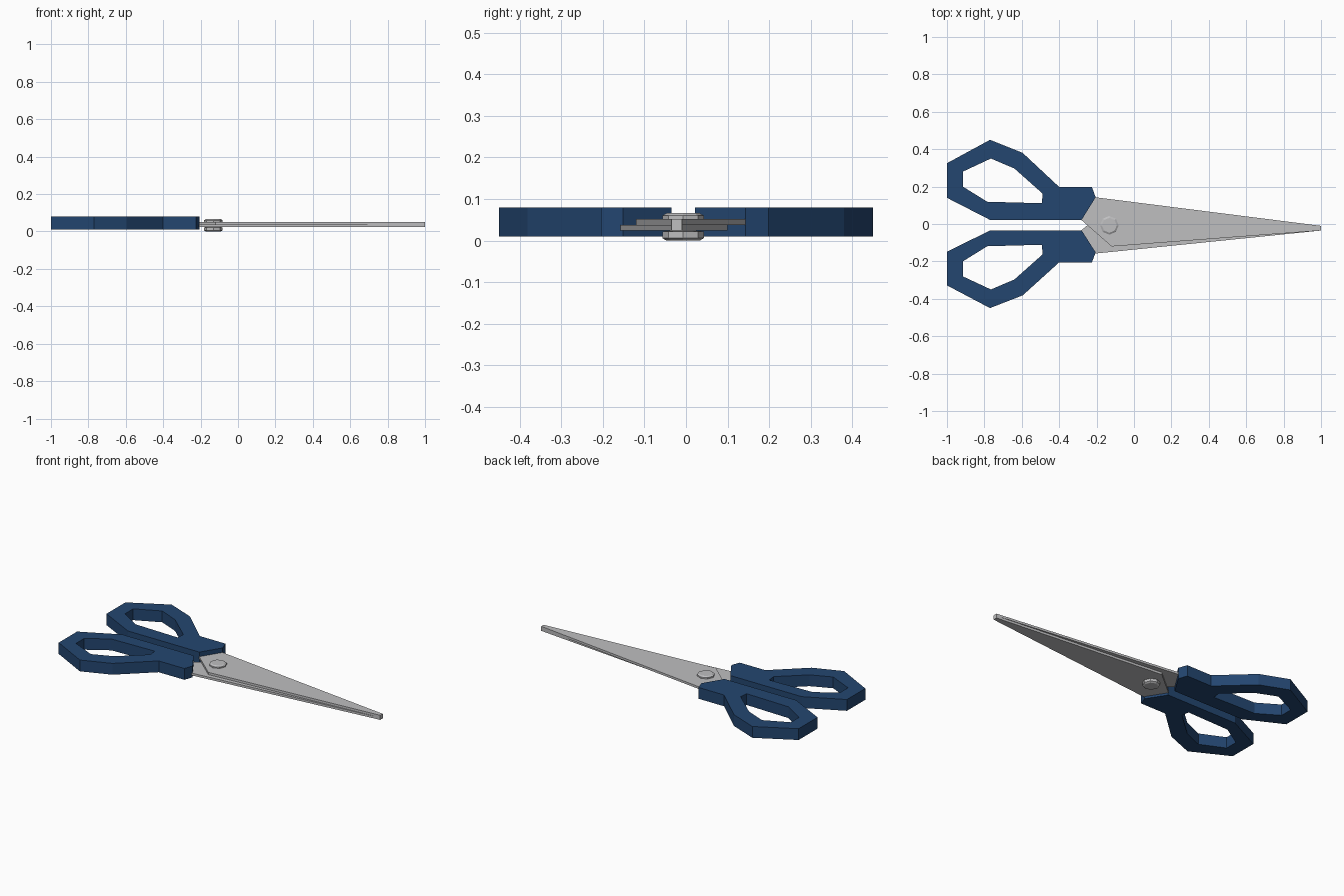
import bpy, bmesh, math

if "Cube" in bpy.data.objects:
    bpy.data.objects.remove(bpy.data.objects["Cube"])


def material(name, color):
    m = bpy.data.materials.new(name)
    m.diffuse_color = (*color, 1)
    m.use_nodes = True
    m.node_tree.nodes["Principled BSDF"].inputs["Base Color"].default_value = m.diffuse_color
    return m


BLUE = material("blue plastic", (0.017, 0.061, 0.163))
STEEL = material("brushed steel", (0.52, 0.52, 0.53))


def plate(name, loops, z0, z1, mat):
    """Extrude a flat outline (with optional hole loops) between two heights."""
    cu = bpy.data.curves.new(name, 'CURVE')
    cu.dimensions = '2D'
    cu.fill_mode = 'BOTH'
    cu.extrude = (z1 - z0) / 2
    for pts in loops:
        sp = cu.splines.new('POLY')
        sp.points.add(len(pts) - 1)
        for p, (x, y) in zip(sp.points, pts):
            p.co = (x, y, 0, 1)
        sp.use_cyclic_u = True
    ob = bpy.data.objects.new(name, cu)
    ob.location.z = (z0 + z1) / 2
    bpy.context.collection.objects.link(ob)
    bpy.ops.object.select_all(action='DESELECT')
    ob.select_set(True)
    bpy.context.view_layer.objects.active = ob
    bpy.ops.object.convert(target='MESH')
    ob = bpy.context.object
    ob.data.materials.clear()
    ob.data.materials.append(mat)
    bm = bmesh.new()
    bm.from_mesh(ob.data)
    bmesh.ops.remove_doubles(bm, verts=bm.verts, dist=1e-5)
    bmesh.ops.recalc_face_normals(bm, faces=bm.faces)
    for f in bm.faces:
        f.smooth = False
        f.material_index = 0
    bm.to_mesh(ob.data)
    bm.free()


def mirrored(pts):
    """Opposite half, very slightly offset from an exact mirror."""
    return [(x, -0.97 * y - 0.013) for x, y in pts]


# Finger loops with grips
outer = [(-1, 0.325), (-0.77, 0.45), (-0.595, 0.38), (-0.40, 0.198),
         (-0.225, 0.198), (-0.205, 0.143), (-0.28, 0.022), (-0.77, 0.022),
         (-1, 0.14)]
hole = [(-0.915, 0.28), (-0.765, 0.35), (-0.64, 0.297), (-0.488, 0.162),
        (-0.493, 0.111), (-0.785, 0.119), (-0.915, 0.2)]
hole_low = [(x, -y) for x, y in hole]
plate("left_handle", [outer, hole], 0.01, 0.08, BLUE)
plate("right_handle", [mirrored(outer), hole_low], 0.01, 0.08, BLUE)

# Crossing blades
plate("upper_blade", [[(-0.207, 0.143), (1, -0.01), (1, -0.035),
                       (-0.12, -0.12), (-0.282, 0.022)]], 0.038, 0.052, STEEL)
plate("lower_blade", [[(-0.207, -0.158), (1, -0.035), (1, -0.01),
                       (-0.12, 0.1), (-0.282, -0.034)]], 0.024, 0.038, STEEL)

# Pivot screw: lathed eight-sided profile with chamfered heads
profile = [(0.04, 0.0), (0.05, 0.006), (0.05, 0.022), (0.03, 0.024),
           (0.03, 0.052), (0.05, 0.052), (0.05, 0.06), (0.04, 0.066)]
bm = bmesh.new()
N = 8
rings = [[bm.verts.new((-0.132 + r * math.cos(2 * math.pi * i / N),
                        -0.007 + r * math.sin(2 * math.pi * i / N), z))
          for i in range(N)] for r, z in profile]
for a, b in zip(rings, rings[1:]):
    for i in range(N):
        j = (i + 1) % N
        bm.faces.new((a[i], a[j], b[j], b[i]))
bm.faces.new(rings[0][::-1])
bm.faces.new(rings[-1])
bmesh.ops.recalc_face_normals(bm, faces=bm.faces)
me = bpy.data.meshes.new("pivot_screw")
bm.to_mesh(me)
bm.free()
me.materials.append(STEEL)
bpy.context.collection.objects.link(bpy.data.objects.new("pivot_screw", me))
